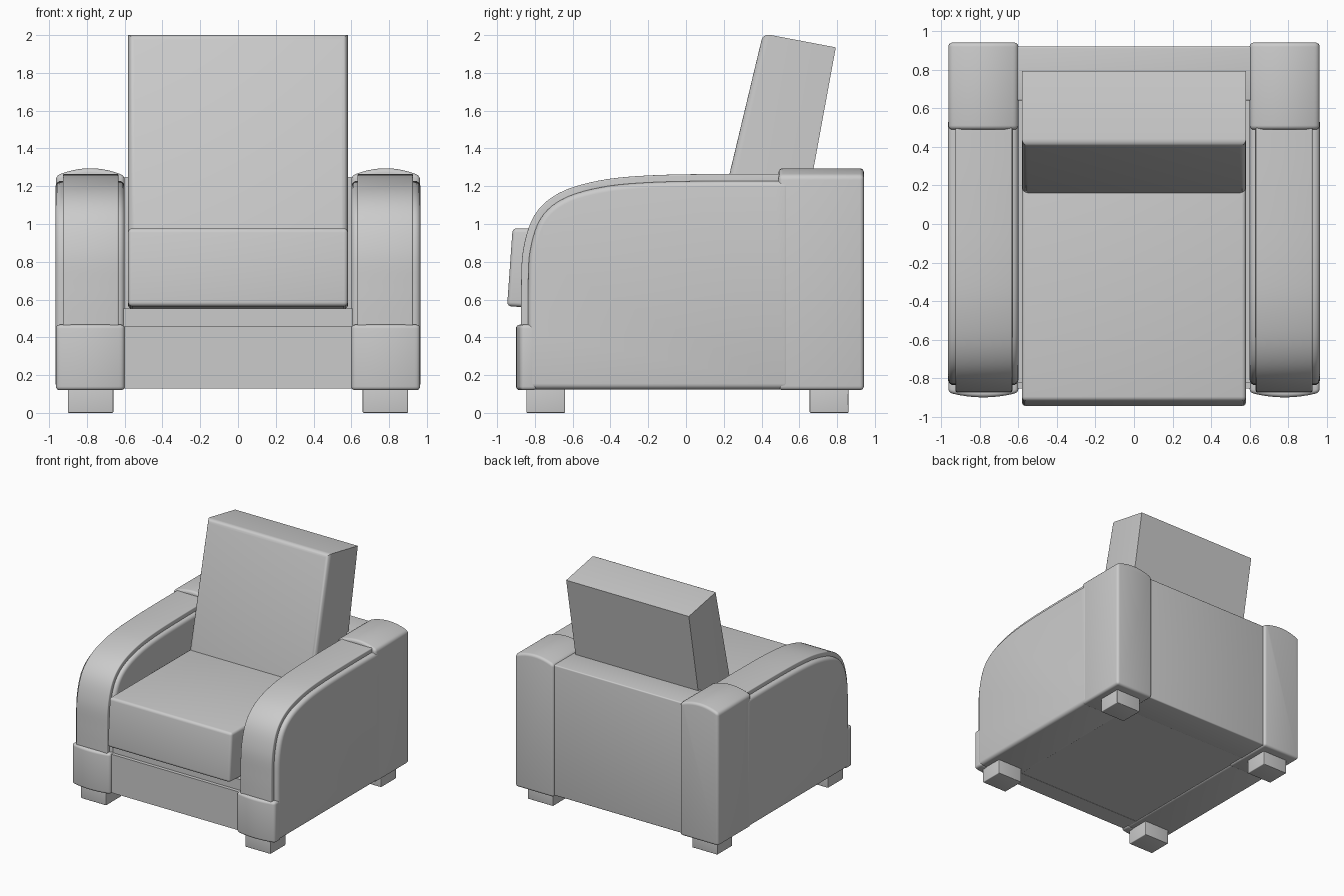
import bpy, bmesh, math
from mathutils import Vector

if "Cube" in bpy.data.objects:
    bpy.data.objects.remove(bpy.data.objects["Cube"])


def prism(name, pts, axis, lo, hi, bevel=0.0, keep=None, mirror=False):
    """Extrude a 2D outline along an axis, round its hard edges, optionally mirror in x."""
    def place(p, t):
        return {'x': (t, p[0], p[1]), 'y': (p[0], t, p[1]), 'z': (p[0], p[1], t)}[axis]
    bm = bmesh.new()
    a = [bm.verts.new(place(p, lo)) for p in pts]
    b = [bm.verts.new(place(p, hi)) for p in pts]
    bm.faces.new(a)
    bm.faces.new(b)
    n = len(pts)
    for i in range(n):
        j = (i + 1) % n
        bm.faces.new((a[i], a[j], b[j], b[i]))
    bmesh.ops.recalc_face_normals(bm, faces=bm.faces[:])
    if bevel:
        edges = [e for e in bm.edges if e.calc_face_angle(0) > math.radians(35)
                 and (keep is None or keep(e))]
        bmesh.ops.bevel(bm, geom=edges, offset=bevel, offset_type='OFFSET', segments=4,
                        profile=0.5, affect='EDGES', clamp_overlap=False)
    me = bpy.data.meshes.new(name)
    bm.to_mesh(me)
    bm.free()
    ob = bpy.data.objects.new(name, me)
    bpy.context.collection.objects.link(ob)
    if mirror:
        ob.modifiers.new("mirror", 'MIRROR').use_mirror_merge = False
    bpy.ops.object.select_all(action='DESELECT')
    ob.select_set(True)
    bpy.context.view_layer.objects.active = ob
    bpy.ops.object.shade_smooth_by_angle(angle=math.radians(32))
    return ob


def rect(u0, u1, v0, v1):
    return [(u0, v0), (u1, v0), (u1, v1), (u0, v1)]


def spline(pts, steps=5):
    """Smooth curve through points."""
    p = [Vector(q) for q in pts]
    p = [2 * p[0] - p[1]] + p + [2 * p[-1] - p[-2]]
    out = []
    for i in range(1, len(p) - 2):
        m0, m1 = (p[i + 1] - p[i - 1]) / 2, (p[i + 2] - p[i]) / 2
        for k in range(steps):
            t = k / steps
            out.append((2*t**3 - 3*t*t + 1) * p[i] + (t**3 - 2*t*t + t) * m0
                       + (3*t*t - 2*t**3) * p[i + 1] + (t**3 - t*t) * m1)
    return out + [p[-2]]


def inset(curve, d):
    """Shift a curve sideways to its right."""
    out = []
    for i, c in enumerate(curve):
        t = (curve[min(i + 1, len(curve) - 1)] - curve[max(i - 1, 0)]).normalized()
        out.append(c + Vector((t.y, -t.x)) * d)
    return out


def bow(u0, u1, edge, mid, n=12):
    """Shallow arc from (u0, edge) to (u1, edge)."""
    return [(u0 + (u1 - u0) * i / n, edge + (mid - edge) * (1 - (2 * i / n - 1) ** 2))
            for i in range(n + 1)]


# Arms: side body, raised band over the curve, rear post and front foot block
outer = spline([(-0.873, 0.42), (-0.873, 0.65), (-0.862, 0.865), (-0.80, 1.05),
                (-0.67, 1.165), (-0.46, 1.23), (-0.2, 1.257), (0.17, 1.265), (0.55, 1.265)])
body = inset(outer, 0.037)
deep = inset(outer, 0.07)
prism("arm_body", [(-0.836, 0.125)] + body + [(0.55, 0.125)], 'x', 0.6, 0.966, 0.03, mirror=True)
prism("arm_band", outer + deep[::-1], 'x', 0.632, 0.927, 0.008, mirror=True)
prism("arm_rear_post", [(0.6, 0.12)] + bow(0.6, 0.964, 1.255, 1.295)[:] + [(0.964, 0.12)],
      'y', 0.49, 0.942, 0.022, mirror=True)
prism("arm_front_block", [(0.6, -0.79)] + bow(0.6, 0.964, -0.875, -0.9) + [(0.964, -0.79)],
      'z', 0.12, 0.467, 0.02, mirror=True)

# Frame between the arms
prism("front_panel", rect(-0.62, 0.62, -0.855, -0.7), 'z', 0.13, 0.46)
prism("seat_base", rect(-0.62, 0.62, -0.825, 0.9), 'z', 0.132, 0.552)
prism("back_frame", rect(-0.62, 0.62, 0.64, 0.922), 'z', 0.13, 1.25, 0.01)

# Cushions
prism("seat_cushion", [(-0.947, 0.565), (-0.918, 0.977), (0.4, 0.975), (0.4, 0.55), (-0.7, 0.55)],
      'x', -0.582, 0.582, 0.022)


def front_edges(e):
    ys = [v.co.y - 0.239 * (v.co.z - 0.9) for v in e.verts]
    return max(ys) < 0.25


prism("back_cushion", [(0.143, 0.9), (0.408, 2.008), (0.793, 1.935), (0.603, 0.9)],
      'x', -0.582, 0.582, 0.035, keep=front_edges)

# Feet
for name, y0, y1 in (("front_foot", -0.845, -0.64), ("rear_foot", 0.655, 0.86)):
    prism(name, rect(0.66, 0.9, y0, y1), 'z', 0.0, 0.14, 0.006, mirror=True)
